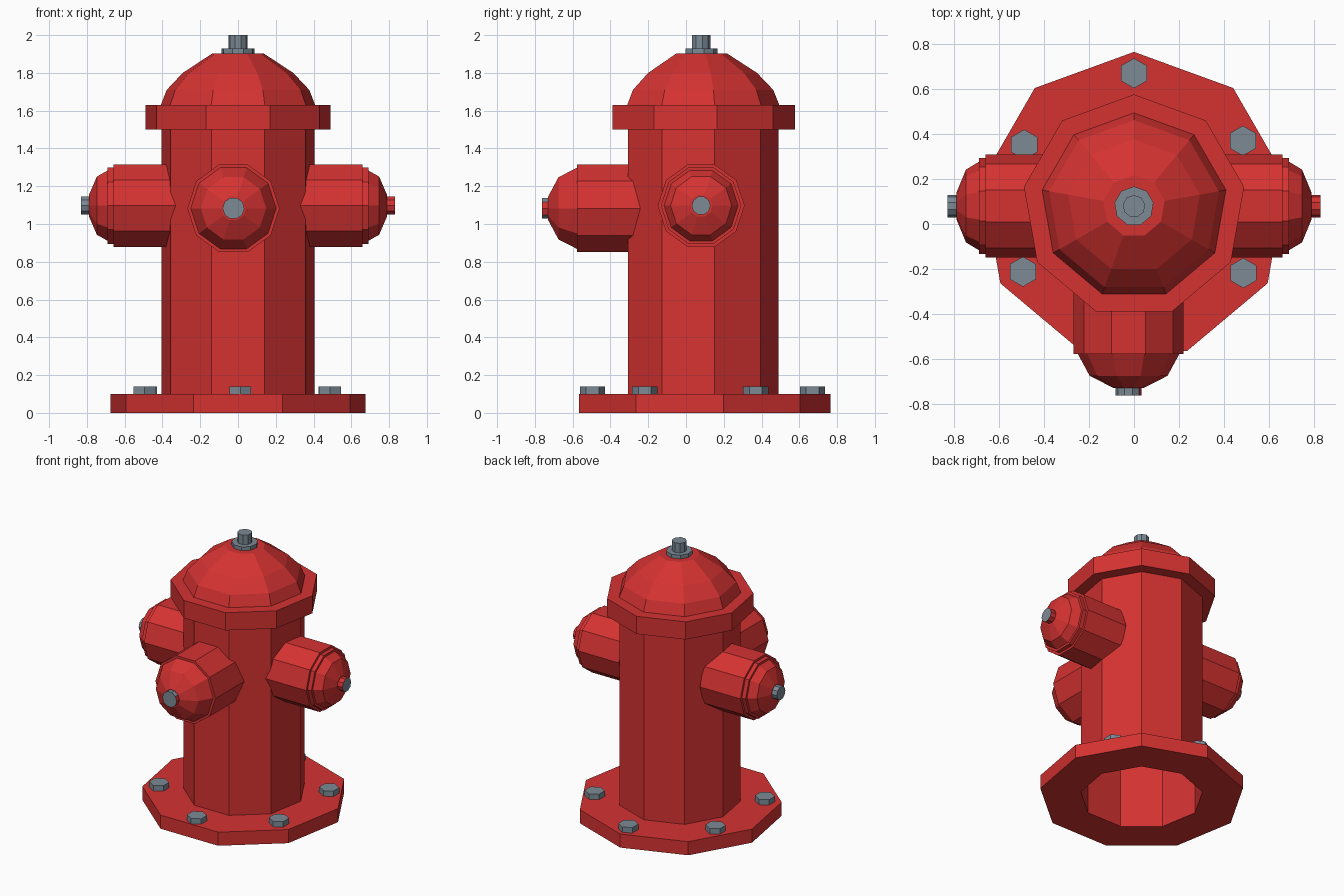
import bpy, bmesh, math
from mathutils import Matrix, Vector

if "Cube" in bpy.data.objects:
    bpy.data.objects.remove(bpy.data.objects["Cube"])


def material(name, colour):
    m = bpy.data.materials.new(name)
    m.diffuse_color = (*colour, 1)
    m.use_nodes = True
    m.node_tree.nodes["Principled BSDF"].inputs["Base Color"].default_value = m.diffuse_color
    return m


RED = material("hydrant_red", (0.66, 0.032, 0.031))
GREY = material("steel_grey", (0.20, 0.255, 0.30))


def lathe(name, profile, sides, start, origin, rot=Matrix(), mats=(RED,),
          rule=None, cap_start=True, cap_end=True):
    """Flat-faced turned part: profile of (radius, height) about local z."""
    bm = bmesh.new()
    rings = []
    for r, h in profile:
        ring = []
        for i in range(sides):
            a = math.radians(start) + i * math.tau / sides
            ring.append(bm.verts.new((r * math.cos(a), r * math.sin(a), h)))
        rings.append(ring)
    for lo, hi in zip(rings, rings[1:]):
        for i in range(sides):
            j = (i + 1) % sides
            bm.faces.new((lo[i], lo[j], hi[j], hi[i]))
    if cap_start:
        bm.faces.new(rings[0][::-1])
    if cap_end:
        bm.faces.new(rings[-1])
    bm.transform(Matrix.Translation(Vector(origin)) @ rot)
    bm.normal_update()
    if rule:
        for f in bm.faces:
            f.material_index = rule(f.normal)
    me = bpy.data.meshes.new(name)
    bm.to_mesh(me)
    bm.free()
    for m in mats:
        me.materials.append(m)
    ob = bpy.data.objects.new(name, me)
    bpy.context.collection.objects.link(ob)
    return ob


CY = 0.079  # barrel axis is set back a little

# Barrel, flange, collar and dome: one nine-sided shell, open underneath
lathe("barrel", [(0.412, 0), (0.686, 0), (0.686, 0.1), (0.412, 0.1),
                 (0.412, 1.5), (0.497, 1.5), (0.497, 1.63), (0.415, 1.63),
                 (0.383, 1.71), (0.297, 1.80), (0.138, 1.903)],
      9, 90, (0, CY, 0), cap_start=False)
# Inner wall through the flange
lathe("flange_bore", [(0.412, 0), (0.412, 0.1)], 9, 90, (0, CY, 0),
      cap_start=False, cap_end=False)

# Operating nut on top
lathe("top_nut", [(0.088, 1.895), (0.088, 1.93), (0.05, 1.93), (0.05, 2.0)],
      9, 90, (0, CY, 0), mats=(GREY,))

# Side outlets with stepped caps; the right nut has red sides
side_profile = [(0.23, 0.33), (0.23, 0.66), (0.213, 0.66), (0.213, 0.69),
                (0.196, 0.69), (0.162, 0.747), (0.06, 0.789)]
for label, sx in (("right", 1), ("left", -1)):
    rot = Matrix.Rotation(sx * math.pi / 2, 4, 'Y')
    lathe(label + "_outlet", side_profile, 10, 90, (0, 0.08, 1.097), rot)
    rule = (lambda n: 0 if n.x > 0.9 else 1) if sx > 0 else None
    lathe(label + "_outlet_nut", [(0.05, 0.78), (0.05, 0.83)], 10, 90,
          (0, 0.08, 1.097), rot, (GREY, RED), rule)

# Larger front outlet
rot = Matrix.Rotation(math.pi / 2, 4, 'X')
centre = (-0.024, 0, 1.083)
lathe("front_outlet", [(0.244, 0.2), (0.244, 0.577), (0.226, 0.577),
                       (0.173, 0.675), (0.065, 0.73)], 10, 0, centre, rot)
lathe("front_outlet_nut", [(0.058, 0.72), (0.058, 0.762)], 10, 0, centre, rot,
      (GREY, RED), lambda n: 1 if n.x > 0.9 else 0)

# Hexagonal flange bolts
for i, (x, y) in enumerate([(0, 0.67), (0.484, 0.37), (0.486, -0.218),
                            (0.012, -0.495), (-0.494, -0.212), (-0.488, 0.353)]):
    lathe("flange_bolt_%d" % (i + 1), [(0.067, 0.003), (0.067, 0.14)],
          6, 90, (x, y, 0), mats=(GREY,))
